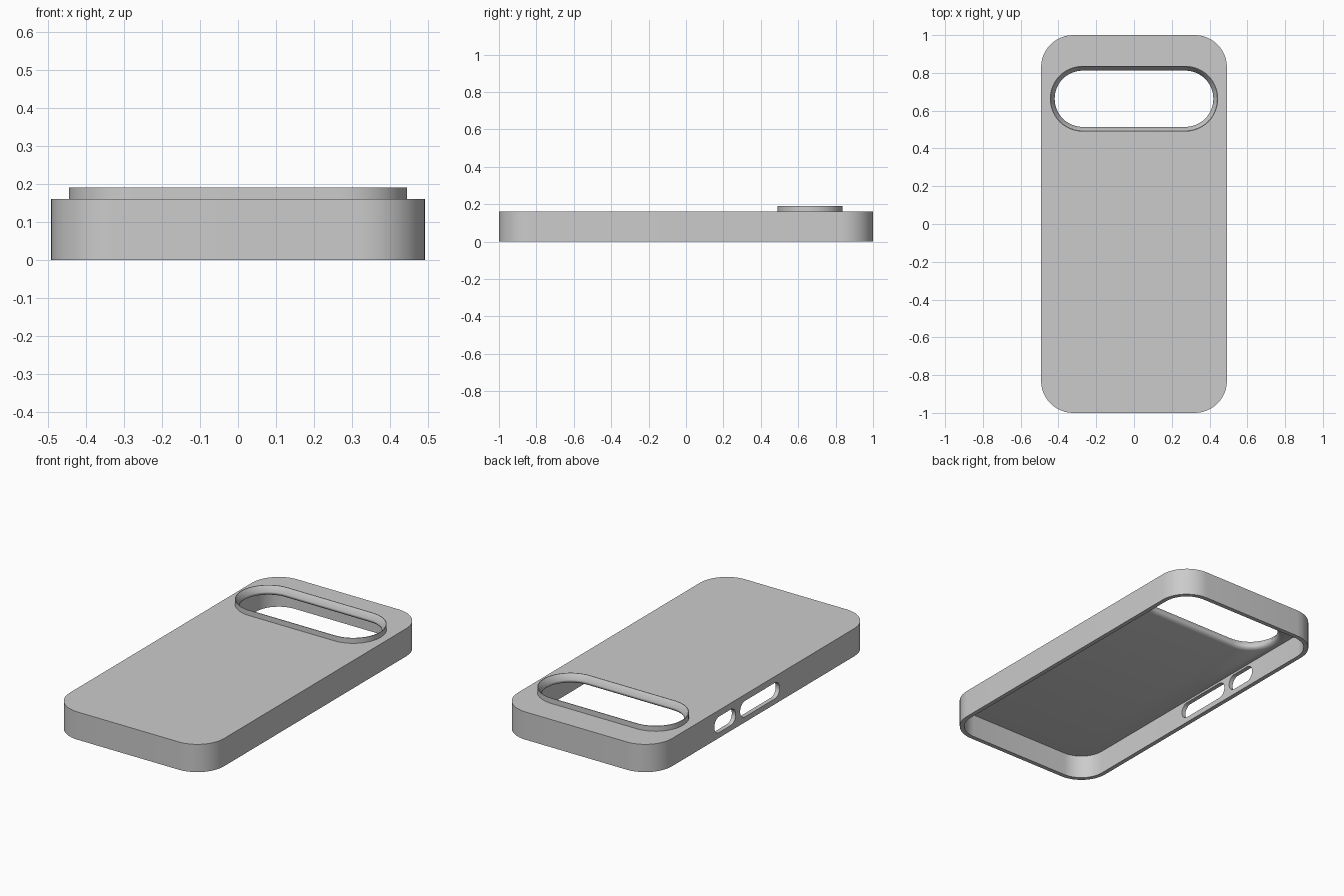
import bpy, bmesh, math

if "Cube" in bpy.data.objects:
    bpy.data.objects.remove(bpy.data.objects["Cube"])

ARC = 12  # segments per rounded corner


def rounded_rect(cx, cy, half_w, half_h, r):
    """Counter-clockwise outline of a rounded rectangle."""
    pts = []
    for i, (sx, sy) in enumerate([(1, 1), (-1, 1), (-1, -1), (1, -1)]):
        for k in range(ARC + 1):
            a = math.pi / 2 * (i + k / ARC)
            pts.append((cx + sx * (half_w - r) + r * math.cos(a),
                        cy + sy * (half_h - r) + r * math.sin(a)))
    return pts


def loft(name, loops, closed):
    """Skin equal-length loops; closed joins last to first, otherwise ends are capped."""
    bm = bmesh.new()
    rings = [[bm.verts.new(p) for p in loop] for loop in loops]
    n = len(rings[0])
    pairs = list(zip(rings, rings[1:]))
    if closed:
        pairs.append((rings[-1], rings[0]))
    else:
        bm.faces.new(rings[0])
        bm.faces.new(rings[-1])
    for a, b in pairs:
        for i in range(n):
            j = (i + 1) % n
            bm.faces.new((a[i], a[j], b[j], b[i]))
    bmesh.ops.recalc_face_normals(bm, faces=bm.faces)
    mesh = bpy.data.meshes.new(name)
    bm.to_mesh(mesh)
    bm.free()
    obj = bpy.data.objects.new(name, mesh)
    bpy.context.collection.objects.link(obj)
    return obj


def case_loop(inset, z):
    return [(x, y, z) for x, y in
            rounded_rect(0, 0, 0.492 - inset, 1 - inset, 0.17 - inset)]


def camera_loop(inset, z):
    return [(x, y, z) for x, y in
            rounded_rect(0, 0.663, 0.445 - inset, 0.174 - inset, 0.173 - inset)]


# Case shell: outer wall, back plate, raised camera rim, hollow inside
shell = loft("phone_case_shell", [
    case_loop(0, 0), case_loop(0, 0.16),
    camera_loop(0, 0.16), camera_loop(0, 0.19), camera_loop(0.004, 0.19),
    camera_loop(0.025, 0.16), camera_loop(0.025, 0.152),
    camera_loop(0.018, 0.142), camera_loop(0.004, 0.135),
    case_loop(0.025, 0.135), case_loop(0.025, 0)], True)

# Button slots through the left wall
for y0, y1 in [(0.25, 0.445), (-0.15, 0.21)]:
    outline = rounded_rect((y0 + y1) / 2, 0.077, (y1 - y0) / 2, 0.046, 0.0455)
    cutter = loft("button_slot_cutter",
                  [[(x, y, z) for y, z in outline] for x in (-0.55, -0.42)], False)
    cutter.hide_render = True
    mod = shell.modifiers.new("button_slot", 'BOOLEAN')
    mod.operation = 'DIFFERENCE'
    mod.solver = 'EXACT'
    mod.object = cutter
    bpy.context.view_layer.objects.active = shell
    bpy.ops.object.modifier_apply(modifier=mod.name)
    bpy.data.objects.remove(cutter)

# Plain grey material
grey = bpy.data.materials.new("light_grey")
grey.diffuse_color = (0.6, 0.6, 0.6, 1)
grey.use_nodes = True
grey.node_tree.nodes["Principled BSDF"].inputs["Base Color"].default_value = grey.diffuse_color
shell.data.materials.clear()
shell.data.materials.append(grey)

# Smooth curved walls, keep hard edges
bpy.ops.object.select_all(action='DESELECT')
shell.select_set(True)
bpy.context.view_layer.objects.active = shell
bpy.ops.object.shade_smooth_by_angle(angle=math.radians(35))
